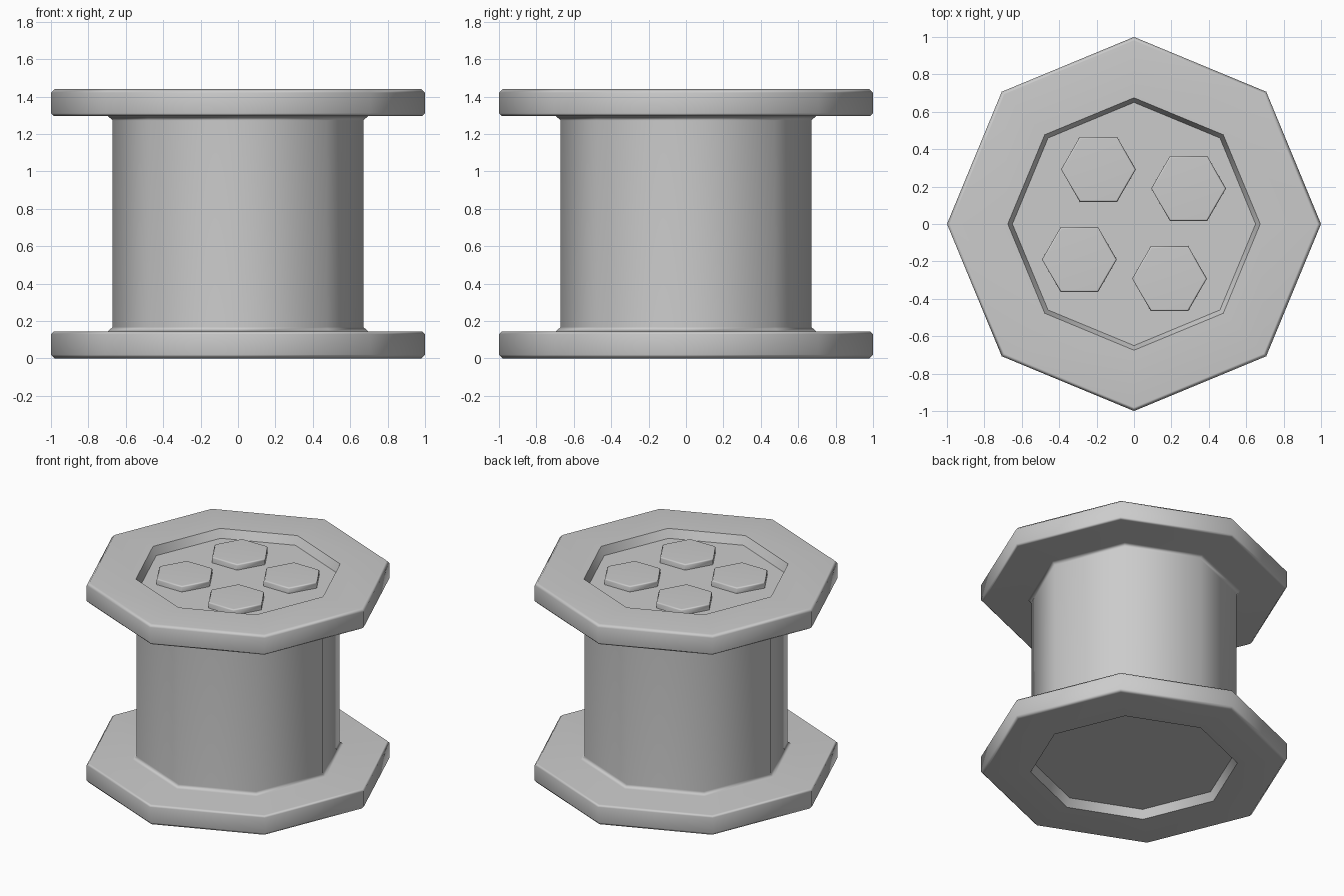
import bpy, bmesh
from math import cos, sin, tau, radians

if "Cube" in bpy.data.objects:
    bpy.data.objects.remove(bpy.data.objects["Cube"])


def lathe(name, profile, sides, centre=(0, 0)):
    """Closed solid from (radius, z) rings, with n-gon caps on both ends."""
    bm = bmesh.new()
    rings = [[bm.verts.new((centre[0] + r * cos(tau * i / sides),
                            centre[1] + r * sin(tau * i / sides), z))
              for i in range(sides)] for r, z in profile]
    for a, b in zip(rings, rings[1:]):
        for i in range(sides):
            j = (i + 1) % sides
            bm.faces.new((a[i], a[j], b[j], b[i]))
    bm.faces.new(rings[0][::-1])
    bm.faces.new(rings[-1])
    bmesh.ops.recalc_face_normals(bm, faces=bm.faces)
    mesh = bpy.data.meshes.new(name)
    bm.to_mesh(mesh)
    bm.free()
    ob = bpy.data.objects.new(name, mesh)
    bpy.context.collection.objects.link(ob)
    return ob


def smooth(ob, angle):
    bpy.ops.object.select_all(action='DESELECT')
    bpy.context.view_layer.objects.active = ob
    ob.select_set(True)
    bpy.ops.object.shade_smooth_by_angle(angle=radians(angle))
    ob.modifiers.new("weighted_normals", 'WEIGHTED_NORMAL').keep_sharp = True


# Octagonal spool: half profile from bottom recess to barrel, mirrored upward
H = 1.44
half = [(0.65, 0.06), (0.675, 0.0), (0.98, 0.0), (1.0, 0.02), (1.0, 0.13),
        (0.985, 0.145), (0.695, 0.145), (0.67, 0.168)]
spool = lathe("spool", half + [(r, H - z) for r, z in reversed(half)], 8)
smooth(spool, 50)

# Four hexagonal bolt heads sitting in the top recess
x, y = -0.19, 0.292
for n in range(4):
    bolt = lathe(f"bolt_{n + 1}", [(0.2, 1.37), (0.2, 1.412), (0.19, 1.422)], 6, (x, y))
    smooth(bolt, 50)
    x, y = -y, x
